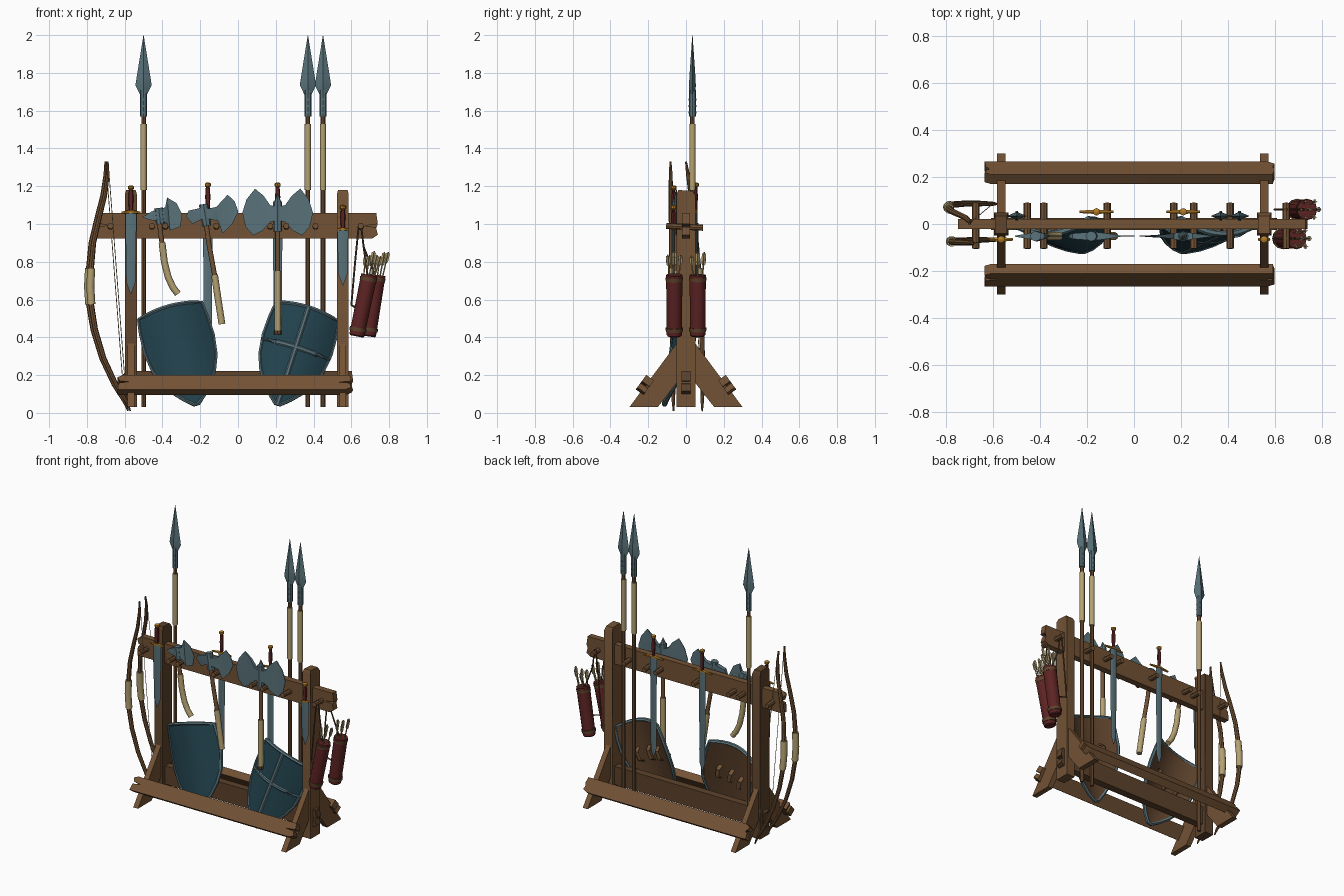
import bpy, bmesh, random
from math import sin, cos, pi, radians
from mathutils import Vector as V, Matrix as M

if "Cube" in bpy.data.objects:
    bpy.data.objects.remove(bpy.data.objects["Cube"])

random.seed(4)

def mat(name, *c):
    m = bpy.data.materials.new(name)
    m.diffuse_color = (*c, 1)
    m.use_nodes = True
    m.node_tree.nodes["Principled BSDF"].inputs["Base Color"].default_value = m.diffuse_color
    return m

WOOD = mat("wood", .17, .085, .035)
DARK = mat("dark_wood", .11, .055, .025)
STEEL = mat("steel", .10, .17, .195)
TEAL = mat("teal", .016, .055, .075)
RED = mat("red_leather", .11, .017, .017)
CREAM = mat("wrap", .46, .36, .17)
GOLD = mat("brass", .45, .20, .02)

def finish(name, bm, material, mx=M()):
    bmesh.ops.recalc_face_normals(bm, faces=bm.faces)
    me = bpy.data.meshes.new(name)
    bm.to_mesh(me)
    bm.free()
    me.transform(mx)
    me.materials.append(material)
    ob = bpy.data.objects.new(name, me)
    bpy.context.collection.objects.link(ob)
    return ob

def slab(name, pts, material, mx=M()):
    """Outline of (x, z, half thickness) points, thickened along y."""
    bm = bmesh.new()
    f = [bm.verts.new((x, -h, z)) for x, z, h in pts]
    b = [bm.verts.new((x, h, z)) for x, z, h in pts]
    n = len(pts)
    faces = [bm.faces.new(f), bm.faces.new(b[::-1])]
    for i in range(n):
        bm.faces.new((f[i], b[i], b[(i + 1) % n], f[(i + 1) % n]))
    bmesh.ops.triangulate(bm, faces=faces)
    return finish(name, bm, material, mx)

def tube(name, pts, material, n=10, mx=M(), turn=0, closed=False):
    """Sweep of (x, y, z, rx, ry) elliptical rings."""
    bm = bmesh.new()
    c = [V(p[:3]) for p in pts]
    k, rings = len(c), []
    for i, p in enumerate(pts):
        if closed:
            t = c[(i + 1) % k] - c[i - 1]
        else:
            t = c[min(i + 1, k - 1)] - c[max(i - 1, 0)]
        t.normalize()
        ref = V((1, 0, 0)) if abs(t.x) < .9 and not closed else V((0, 0, 1))
        if closed:
            ref = V((0, 1, 0))
        a = (ref - t * ref.dot(t)).normalized()
        b = t.cross(a)
        rings.append([bm.verts.new(c[i] + a * p[3] * cos(2 * pi * j / n + turn)
                                   + b * p[4] * sin(2 * pi * j / n + turn)) for j in range(n)])
    for i in range(k if closed else k - 1):
        r, s = rings[i], rings[(i + 1) % k]
        for j in range(n):
            bm.faces.new((r[j], r[(j + 1) % n], s[(j + 1) % n], s[j]))
    if not closed:
        bm.faces.new(rings[0])
        bm.faces.new(rings[-1])
    return finish(name, bm, material, mx)

def rod(name, pts, r, material, n=8, mx=M()):
    return tube(name, [(*p, r, r) for p in pts], material, n, mx)

def plank(name, x0, x1, h, t, mx, material=WOOD):
    """Beam along x with split ends."""
    h, t, e = h / 2, t / 2, .03
    pts = [(x0, -h), (x1 - e, -h), (x1, -h * .7), (x1 - .01, -h * .1), (x1 - .07, 0), (x1, h * .15),
           (x1 - .008, h), (x0 + e, h), (x0, h * .7), (x0 + .01, h * .2), (x0 + .06, h * .05), (x0 + .005, -h * .1)]
    return slab(name, [(x, z, t) for x, z in pts], material, mx)

T = M.Translation
def R(deg, axis):
    return M.Rotation(radians(deg), 4, axis)

# frame: posts, splayed legs, beams and rails
for x in (-.567, .555):
    slab("post", [(-.05, .03, .031), (.05, .03, .031), (.05, 1.15, .031), (.035, 1.175, .025),
                  (-.04, 1.18, .025), (-.05, 1.16, .031)], DARK if x < 0 else WOOD, T((x, 0, 0)) @ R(90, 'Z'))
    for s in (-1, 1):
        slab("leg", [(s * y, z, .018) for y, z in ((.04, .38), (.04, .17), (.15, .03), (.30, .03))],
             WOOD, T((x, 0, 0)) @ R(90, 'Z'))
plank("top_beam", -.75, .74, .135, .042, T((0, 0, .99)))
plank("low_beam", -.61, .61, .125, .05, T((0, 0, .16)), DARK)
for s in (-1, 1):
    plank("foot_rail", -.637, .60, .095, .05, T((0, s * .218, .148)) @ R(s * 36, 'X'))
for x in (-.675, -.455, -.385, -.115, .17, .255, .41, .65):
    rod("peg", [(x, -.105, .99), (x, .09, .98)], .016, WOOD, 8)

# spears
for x in (-.5, .37, .45):
    y = .034
    rod("spear_shaft", [(x, y, .03), (x, y, 1.6)], .012, WOOD)
    rod("spear_wrap", [(x, y, 1.18), (x, y, 1.53)], .017, CREAM, 10)
    rod("spear_socket", [(x, y, 1.57), (x, y, 1.71)], .018, STEEL)
    tube("spear_head", [(x, y, z, a, b) for z, a, b in ((1.68, .016, .016), (1.735, .043, .018),
         (1.78, .036, .016), (1.998, .001, .001))], STEEL, 4)
    for z in (1.59, 1.625, 1.66):
        rod("rivet", [(x, y - .022, z), (x, y + .022, z)], .006, STEEL, 6)

# swords: two behind the beam, one short sword and a dagger on the posts
def sword(x, y, tip, guard, top, w, gw):
    tube("sword_blade", [(x, y, tip, .002, .001), (x, y, tip + .06, w * .8, .006),
                         (x, y, guard, w, .008)], STEEL, 4)
    tube("sword_guard", [(x - gw, y, guard - .006, .006, .006), (x, y, guard, .011, .011),
                         (x + gw, y, guard - .006, .006, .006)], GOLD, 6)
    tube("sword_grip", [(x, y, guard, .010, .008), (x, y, (guard + top) / 2, .014, .011),
                        (x, y, top - .02, .010, .008)], RED, 8)
    tube("sword_pommel", [(x, y, top + d, r, r) for d, r in ((-.026, .008), (-.018, .016),
                          (-.006, .016), (0, .006))], GOLD, 8)

sword(-.16, .052, .38, 1.07, 1.22, .026, .072)
sword(.21, .052, .38, 1.07, 1.22, .026, .072)
sword(-.567, -.066, .63, 1.065, 1.205, .03, .05)
sword(.555, -.066, .675, .975, 1.10, .03, .025)

# axes: curved handles, wrapped grips and thin-edged heads
def axe(name, handle, grip, heads, socket, y=-.052):
    tube(name + "_handle", [(x, y, z, .013, .013) for x, z in handle], WOOD)
    tube(name + "_grip", [(x, y, z, .018, .018) for x, z in grip], CREAM)
    tube(name + "_socket", [(x, y, z, .024, .022) for x, z in socket], STEEL, 8)
    for h in heads:
        slab(name + "_head", h, STEEL, T((0, y, 0)))

axe("small_axe", [(-.42, 1.08), (-.41, .95), (-.395, .85)],
    [(-.402, .90), (-.39, .80), (-.37, .72), (-.345, .665), (-.318, .63)],
    [[(-.41, 1.075, .016), (-.385, 1.09, .012), (-.375, 1.14, .002), (-.325, 1.11, .002), (-.295, 1.05, .002),
      (-.305, .985, .002), (-.36, .965, .002), (-.375, 1.005, .012), (-.41, 1.02, .016)],
     [(-.42, 1.08, .016), (-.46, 1.065, .01), (-.508, 1.035, .002), (-.46, 1.02, .01), (-.41, 1.015, .016)]],
    [(-.42, 1.085), (-.41, 1.0)])
axe("war_axe", [(-.18, 1.10), (-.155, .9), (-.122, .72)], [(-.124, .73), (-.105, .60), (-.085, .47)],
    [[(-.165, 1.08, .018), (-.115, 1.09, .012), (-.055, 1.155, .002), (-.018, 1.12, .002), (.002, 1.065, .002),
      (-.03, 1.0, .002), (-.082, .95, .002), (-.105, 1.015, .012), (-.165, 1.03, .018)],
     [(-.18, 1.09, .018), (-.262, 1.07, .012), (-.277, 1.04, .006), (-.24, 1.0, .006), (-.18, 1.03, .018)]],
    [(-.183, 1.105), (-.165, .99)])
wing = [(0, 1.09, .02), (.04, 1.10, .013), (.075, 1.15, .008), (.12, 1.187, .002), (.165, 1.13, .002),
        (.187, 1.06, .002), (.17, .985, .002), (.13, .94, .002), (.08, .965, .008), (.04, 1.01, .013), (0, 1.02, .02)]
axe("great_axe", [(.21, 1.12), (.21, .72)], [(.21, .75), (.21, .43)],
    [[(.21 + s * x, z, h) for x, z, h in wing] for s in (-1, 1)], [(.21, 1.12), (.21, .96)])
tube("great_axe_spike", [(.21, -.052, 1.12, .018, .018), (.21, -.052, 1.16, .002, .002)], STEEL, 8)
rod("great_axe_butt", [(.21, -.052, .415), (.21, -.052, .435)], .02, DARK)

# shields
PROFILE = [(0, .172), (.15, .182), (.35, .186), (.55, .172), (.7, .142), (.82, .103), (.92, .058), (1, .012)]
H = .525

def spot(u, v, off=0):
    for (a, p), (b, q) in zip(PROFILE, PROFILE[1:]):
        if v <= b:
            x = u * (p + (q - p) * (v - a) / (b - a))
            break
    return V((x, off + .068 * (x / .186) ** 2, (1 - v) * H + .018 * (1 - u * u) * (1 - v) ** 3))

def shield(x, tilt, cross):
    mx = T((x, -.122, .048)) @ R(-8, 'X') @ R(tilt, 'Y')
    us = [i / 5 - 1 for i in range(11)]
    for name, m, o, th in (("shield_face", TEAL, 0, .008), ("shield_back", DARK, .009, .008)):
        bm = bmesh.new()
        g = [[[bm.verts.new(spot(u, v, o + d)) for u in us] for v, _ in PROFILE] for d in (0, th)]
        for s in g:
            for r, q in zip(s, s[1:]):
                for j in range(10):
                    bm.faces.new((r[j], r[j + 1], q[j + 1], q[j]))
        bmesh.ops.holes_fill(bm, edges=[])
        finish(name, bm, m, mx)
    edge = [spot(u, 0, .008) for u in us] + [spot(1, v, .008) for v, _ in PROFILE[1:]] + \
           [spot(-1, v, .008) for v, _ in PROFILE[:0:-1]]
    tube("shield_rim", [(*p, .014, .011) for p in edge], STEEL, 6, mx, closed=True)
    if cross:
        tube("shield_cross", [(*spot(0, v), .013, .007) for v, _ in PROFILE], STEEL, 6, mx)
        tube("shield_cross", [(*spot(u, .4), .013, .007) for u in us], STEEL, 6, mx)
    for u in (-.45, 0, .45):
        a, b = spot(u, .32, .015), spot(u, .5, .015)
        c = V((0, .03, 0))
        tube("shield_strap", [(*p, .014, .005) for p in (a, a * .8 + b * .2 + c, a * .2 + b * .8 + c, b)],
             WOOD, 6, mx)

shield(-.22, -15.5, False)
shield(.21, 17.5, True)

# bows: the rear one is twisted a little
BOW = [(-.69, 1.33, .005), (-.69, 1.26, .010), (-.705, 1.15, .012), (-.735, 1.03, .013), (-.765, .90, .014),
       (-.778, .76, .015), (-.778, .58, .015), (-.755, .44, .014), (-.71, .29, .013), (-.645, .15, .012),
       (-.59, .06, .009), (-.57, .01, .004)]
for y0, y1, bulge in ((-.082, -.066, 0), (.0, .085, .03)):
    def by(z):
        k = z / 1.33
        return y1 + (y0 - y1) * k + bulge * 4 * k * (1 - k)
    dx = -.012 if bulge else 0
    tube("bow_limb", [(x + dx, by(z), z, r, r) for x, z, r in BOW], WOOD, 8)
    tube("bow_grip", [(x + dx, by(z), z, .021, .021) for x, z in
                      ((-.777, .765), (-.782, .67), (-.776, .575))], CREAM, 10)
    rod("bow_string", [(-.683 + dx, by(1.27), 1.27), (-.59 + dx, by(.06), .06)], .002, CREAM, 4)

# quivers with arrows and straps
for y, xb, xt in ((-.062, .628, .695), (.062, .69, .738)):
    b, t = V((xb, y, .405)), V((xt, y, .73))
    def q(k):
        return b.lerp(t, k)
    tube("quiver", [(*q(k), r, r) for k, r in ((0, .034), (.02, .040), (.9, .043), (1, .043))], RED, 12)
    for k in (.08, .9):
        tube("quiver_band", [(*q(k), .045, .045), (*q(k + .06), .046, .046)], DARK, 12)
    for i in range(7):
        a = i * 2 * pi / 6
        o = V((cos(a), sin(a), 0)) * (.028 if i < 6 else 0)
        p, e = q(.95) + o, q(random.uniform(1.28, 1.4)) + o * 1.4
        rod("arrow", [p, e], .004, CREAM, 5)
        f0, f1 = p.lerp(e, .55), p.lerp(e, .95)
        tube("fletching", [(*f0, .002, .002), (*p.lerp(e, .65), .011, .002), (*f1, .011, .002)], CREAM, 4)
        tube("fletching", [(*f0, .002, .002), (*p.lerp(e, .65), .002, .011), (*f1, .002, .011)], CREAM, 4)
    rod("quiver_strap", [(.65, y, 1.005), (.665, y, .88), q(.92)], .005, DARK, 6)
    rod("quiver_strap", [(.64, y, 1.0), (.62, y, .8), (.60, y, .57), q(.4)], .005, DARK, 6)

# smooth round parts, keep hard edges
for ob in bpy.context.scene.objects:
    ob.select_set(True)
    bpy.context.view_layer.objects.active = ob
bpy.ops.object.shade_smooth_by_angle(angle=radians(40))
